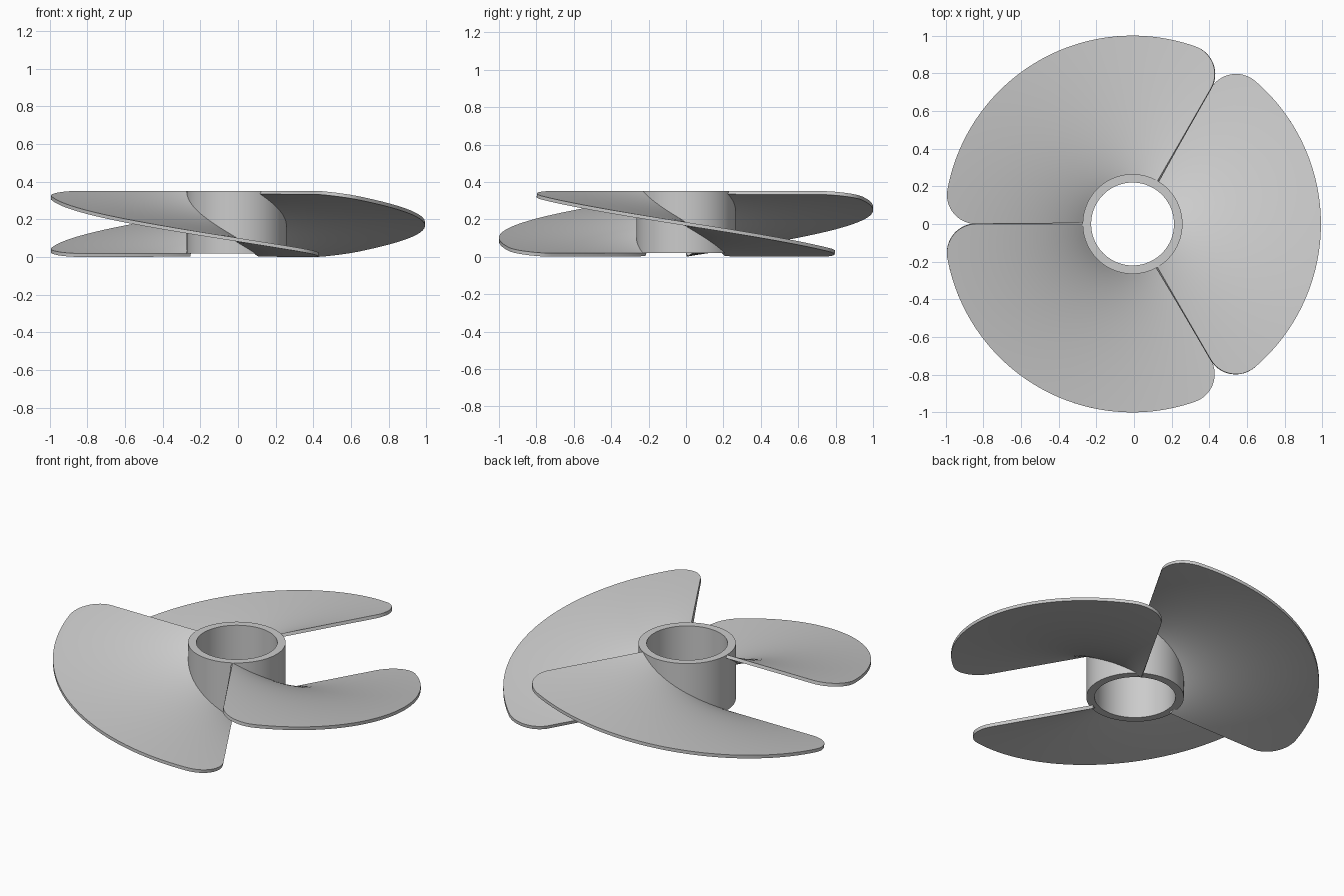
import bpy, bmesh, math

if "Cube" in bpy.data.objects:
    bpy.data.objects.remove(bpy.data.objects["Cube"])

CX = -0.0075              # hub axis offset so the bounding box is centred
Z0, Z1 = 0.019, 0.351     # low and high edge of the blade's top surface
R_IN, R_OUT = 0.22, 0.265
FILLET, THICK = 0.155, 0.019
HALF = math.radians(60)


def finish(name, bm):
    me = bpy.data.meshes.new(name)
    bm.normal_update()
    bm.to_mesh(me)
    bm.free()
    ob = bpy.data.objects.new(name, me)
    bpy.context.collection.objects.link(ob)
    bpy.ops.object.select_all(action='DESELECT')
    ob.select_set(True)
    bpy.context.view_layer.objects.active = ob
    bpy.ops.object.shade_smooth_by_angle(angle=math.radians(35))
    ob.location.x = CX
    return ob


# Hub: rectangular wall section swept round the axis
def make_hub(n=128):
    section = [(R_IN, Z0), (R_OUT, Z0), (R_OUT, Z1), (R_IN, Z1)]
    bm = bmesh.new()
    rings = [[bm.verts.new((r * math.cos(2 * math.pi * i / n),
                            r * math.sin(2 * math.pi * i / n), z))
              for r, z in section] for i in range(n)]
    for i in range(n):
        a, b = rings[i], rings[(i + 1) % n]
        for j in range(4):
            k = (j + 1) % 4
            bm.faces.new((a[j], b[j], b[k], a[k]))
    return finish("hub", bm)


# Blade half-angle at radius r: full sector, then rounded outer corners
def half_angle(r):
    c = 1 - FILLET
    if r <= math.sqrt(1 - 2 * FILLET):
        return HALF
    cos_d = (r * r + c * c - FILLET ** 2) / (2 * r * c)
    return HALF - math.asin(FILLET / c) + math.acos(min(1, cos_d))


# Blade: helical sheet thickened along its normal
def make_blade(name, turn, na=56):
    r_in, r_fil = 0.245, math.sqrt(1 - 2 * FILLET)
    radii = [r_in + (r_fil - r_in) * i / 16 for i in range(17)]
    radii += [r_fil + (1 - r_fil) * math.sin(math.pi / 2 * i / 16) for i in range(1, 17)]
    slope = (Z1 - Z0) / (2 * HALF)
    bm = bmesh.new()
    top, bottom = [], []
    for r in radii:
        a = half_angle(r)
        rows = ([], [])
        for j in range(na + 1):
            t = a * (2 * j / na - 1)
            ang, z = t + turn, (Z0 + Z1) / 2 - slope * t
            s = slope / r
            k = THICK / math.hypot(1, s)
            x, y = r * math.cos(ang), r * math.sin(ang)
            rows[0].append(bm.verts.new((x, y, z)))
            rows[1].append(bm.verts.new((x + k * s * math.sin(ang),
                                         y - k * s * math.cos(ang), z - k)))
        top.append(rows[0])
        bottom.append(rows[1])
    for i in range(len(radii) - 1):
        for j in range(na):
            bm.faces.new((top[i][j], top[i + 1][j], top[i + 1][j + 1], top[i][j + 1]))
            bm.faces.new((bottom[i][j], bottom[i][j + 1], bottom[i + 1][j + 1], bottom[i + 1][j]))

    # rim between the two sheets
    def outline(g):
        return (g[0][:-1] + [row[-1] for row in g[:-1]]
                + g[-1][:0:-1] + [row[0] for row in g[:0:-1]])
    to, bo = outline(top), outline(bottom)
    for i in range(len(to)):
        k = (i + 1) % len(to)
        bm.faces.new((to[i], to[k], bo[k], bo[i]))
    bmesh.ops.recalc_face_normals(bm, faces=bm.faces)
    return finish(name, bm)


make_hub()
for i in range(3):
    make_blade(f"blade_{i + 1}", i * 2 * math.pi / 3)
